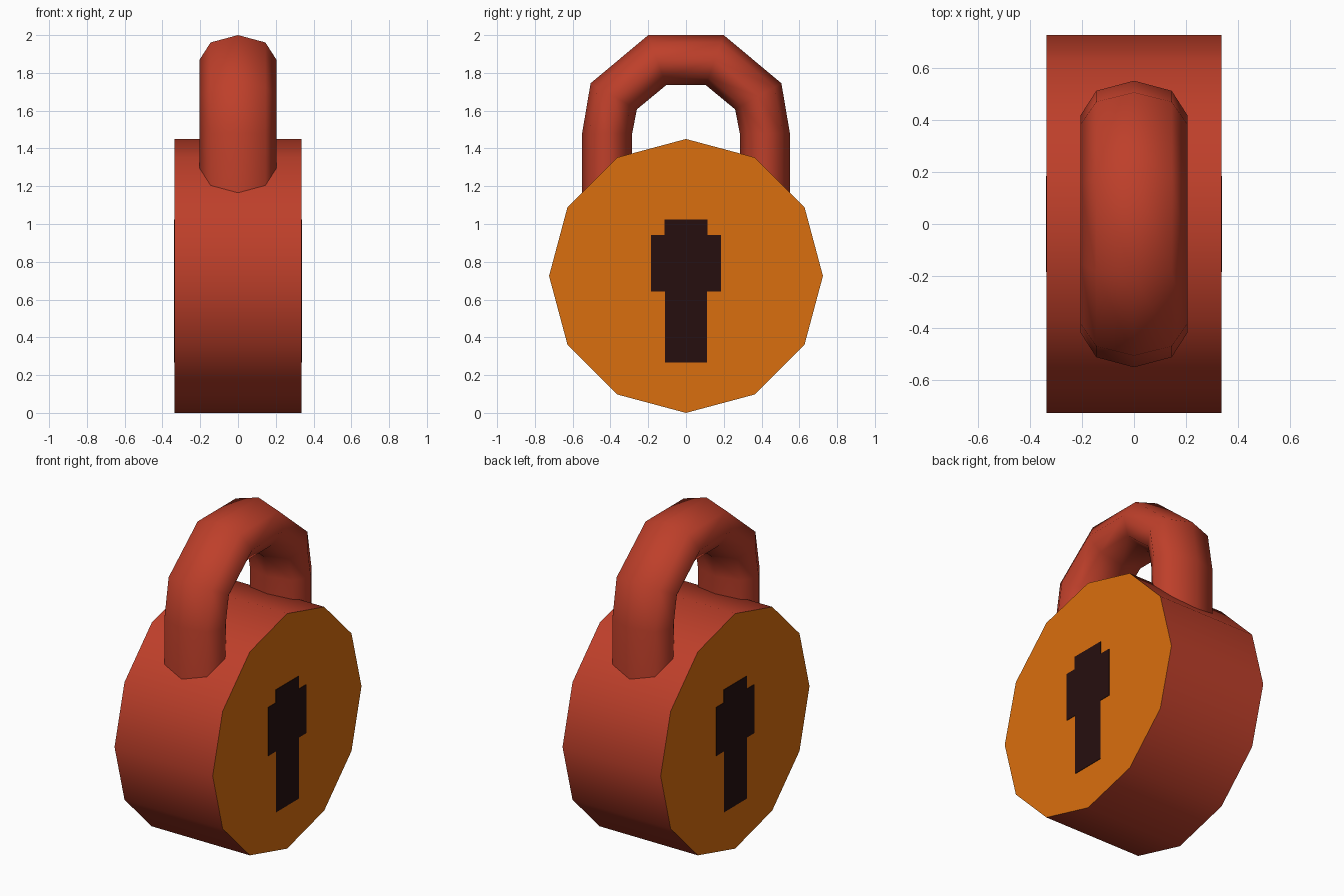
import bpy, bmesh
from math import cos, sin, pi

if "Cube" in bpy.data.objects:
    bpy.data.objects.remove(bpy.data.objects["Cube"])


def material(name, rgb):
    m = bpy.data.materials.new(name)
    m.diffuse_color = (*rgb, 1)
    m.use_nodes = True
    m.node_tree.nodes["Principled BSDF"].inputs["Base Color"].default_value = m.diffuse_color
    return m


RED = material("red", (0.515, 0.05, 0.0232))
ORANGE = material("orange", (0.70, 0.158, 0.0044))
DARK = material("dark brown", (0.0194, 0.0048, 0.0048))


def make_object(name, bm, mats):
    bmesh.ops.recalc_face_normals(bm, faces=bm.faces)
    me = bpy.data.meshes.new(name)
    bm.to_mesh(me)
    bm.free()
    for m in mats:
        me.materials.append(m)
    ob = bpy.data.objects.new(name, me)
    bpy.context.collection.objects.link(ob)
    return ob


def loft(bm, rings):
    """Skin a list of closed rings; returns side faces and the two end caps."""
    loops = [[bm.verts.new(p) for p in r] for r in rings]
    sides = []
    for a, b in zip(loops, loops[1:]):
        for i in range(len(a)):
            j = (i + 1) % len(a)
            sides.append(bm.faces.new((a[i], a[j], b[j], b[i])))
    caps = [bm.faces.new(loops[0]), bm.faces.new(loops[-1])]
    for f in sides:
        f.smooth = True
    return sides, caps


# Body: twelve-sided drum lying along x, orange end faces
HALF, R = 0.335, 0.725
bm = bmesh.new()
rings = [[(x, R * sin(k * pi / 6), R + R * cos(k * pi / 6)) for k in range(12)]
         for x in (-HALF, HALF)]
sides, caps = loft(bm, rings)
for f in caps:
    f.material_index = 1
make_object("lock_body", bm, [RED, ORANGE])

# Shackle: flattened octagonal tube; each station is (outer y, z), (inner y, z)
half = [((0.55, 1.05), (0.285, 1.05)),
        ((0.55, 1.48), (0.285, 1.48)),
        ((0.505, 1.745), (0.26, 1.607)),
        ((0.20, 2.0), (0.105, 1.735))]
stations = half + [tuple((-y, z) for y, z in s) for s in reversed(half)]
rings = []
for (oy, oz), (iy, iz) in stations:
    cy, cz, dy, dz = (oy + iy) / 2, (oz + iz) / 2, (oy - iy) / 2, (oz - iz) / 2
    rings.append([(0.205 * sin(k * pi / 4), cy + dy * cos(k * pi / 4),
                   cz + dz * cos(k * pi / 4)) for k in range(8)])
bm = bmesh.new()
loft(bm, rings)
make_object("shackle", bm, [RED])

# Keyholes: thin stepped plates on both end faces
right = [(0.11, 0.267), (0.11, 0.643), (0.185, 0.643), (0.185, 0.943),
         (0.113, 0.943), (0.113, 1.023)]
outline = right + [(-y, z) for y, z in reversed(right)]
for side, name in ((1, "keyhole_right"), (-1, "keyhole_left")):
    bm = bmesh.new()
    rings = [[(side * x, y, z) for y, z in outline] for x in (HALF - 0.001, HALF + 0.003)]
    sides, caps = loft(bm, rings)
    for f in sides:
        f.smooth = False
    make_object(name, bm, [DARK])
